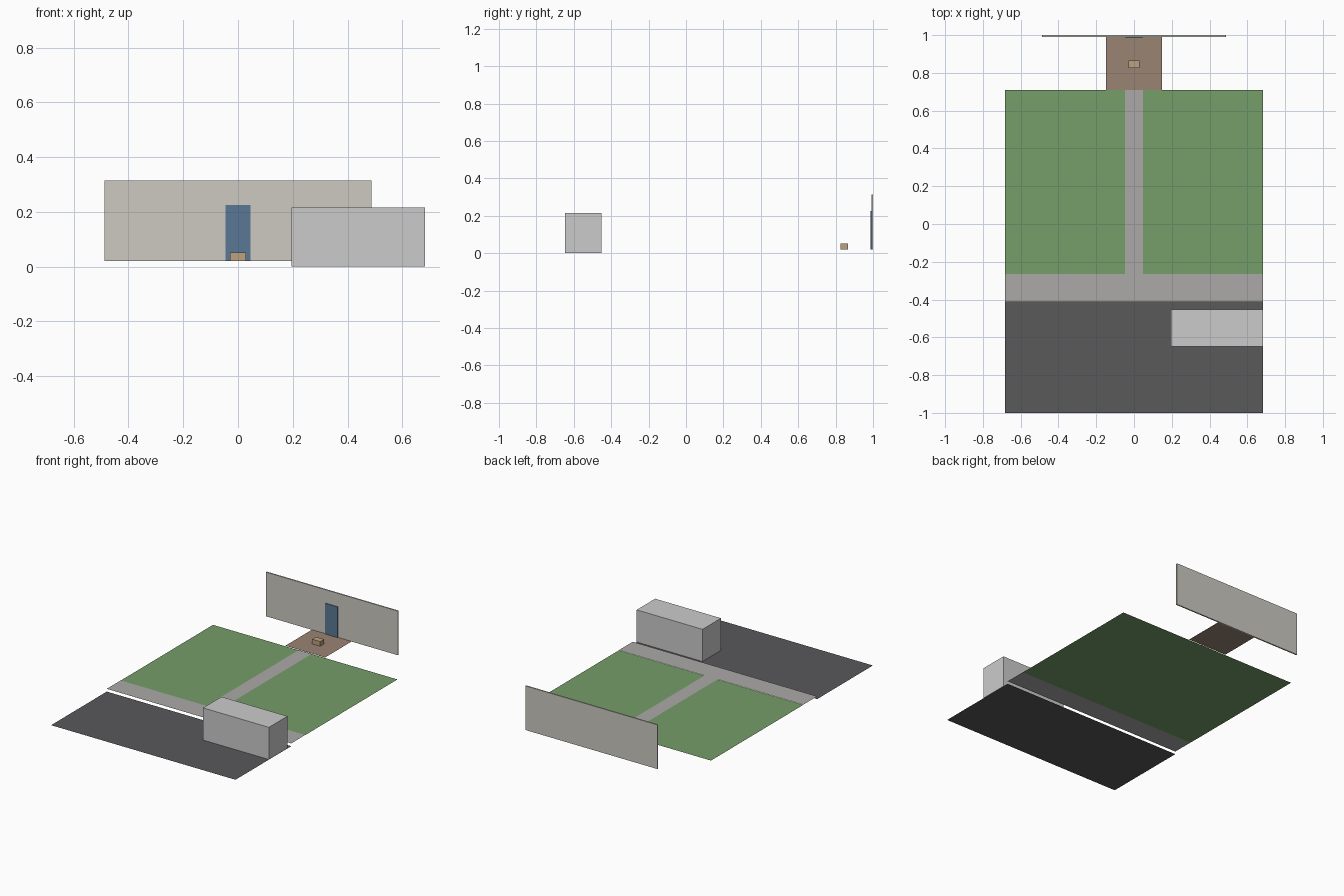
import bpy
import bmesh
from mathutils import Vector

if "Cube" in bpy.data.objects:
    bpy.data.objects.remove(bpy.data.objects["Cube"])


def material(name, rgb):
    mat = bpy.data.materials.new(name)
    mat.diffuse_color = (*rgb, 1.0)
    mat.use_nodes = True
    mat.node_tree.nodes["Principled BSDF"].inputs["Base Color"].default_value = mat.diffuse_color
    return mat


def finish(name, bm, mat):
    mesh = bpy.data.meshes.new(name)
    bm.to_mesh(mesh)
    bm.free()
    obj = bpy.data.objects.new(name, mesh)
    bpy.context.collection.objects.link(obj)
    if mat:
        mesh.materials.append(mat)
    return obj


def sheet(name, x, y, z, mat=None):
    """Flat upward-facing rectangle."""
    bm = bmesh.new()
    corners = [(x[0], y[0]), (x[1], y[0]), (x[1], y[1]), (x[0], y[1])]
    bm.faces.new([bm.verts.new((a, b, z)) for a, b in corners])
    return finish(name, bm, mat)


def box(name, x, y, z, mat=None):
    """Closed box between the given limits."""
    bm = bmesh.new()
    bmesh.ops.create_cube(bm, size=1)
    bmesh.ops.scale(bm, vec=Vector((x[1] - x[0], y[1] - y[0], z[1] - z[0])), verts=bm.verts)
    bmesh.ops.translate(bm, vec=Vector((sum(x) / 2, sum(y) / 2, sum(z) / 2)), verts=bm.verts)
    return finish(name, bm, mat)


asphalt = material("asphalt", (0.10, 0.10, 0.105))
grass = material("grass", (0.18, 0.34, 0.14))
concrete = material("concrete", (0.41, 0.40, 0.39))
wood = material("porch_wood", (0.32, 0.23, 0.17))
siding = material("siding", (0.61, 0.59, 0.54))
blue = material("door_blue", (0.10, 0.19, 0.30))
card = material("cardboard", (0.50, 0.36, 0.22))

# Ground surfaces
sheet("road", (-0.682, 0.682), (-1.0, -0.412), 0.0, asphalt)
sheet("sidewalk", (-0.682, 0.682), (-0.412, -0.265), 0.0185, concrete)
sheet("lawn", (-0.682, 0.682), (-0.265, 0.71), 0.0175, grass)
sheet("walkway", (-0.048, 0.048), (-0.265, 0.71), 0.0185, concrete)
sheet("porch", (-0.147, 0.147), (0.71, 0.995), 0.021, wood)

# House front
box("house_wall", (-0.488, 0.488), (0.991, 1.0), (0.02, 0.315), siding)
box("front_door", (-0.046, 0.046), (0.986, 0.991), (0.021, 0.226), blue)

# Parcel on the porch and parked van
box("parcel", (-0.03, 0.03), (0.825, 0.866), (0.021, 0.052), card)
box("van_body", (0.195, 0.682), (-0.648, -0.453), (0.001, 0.216))
